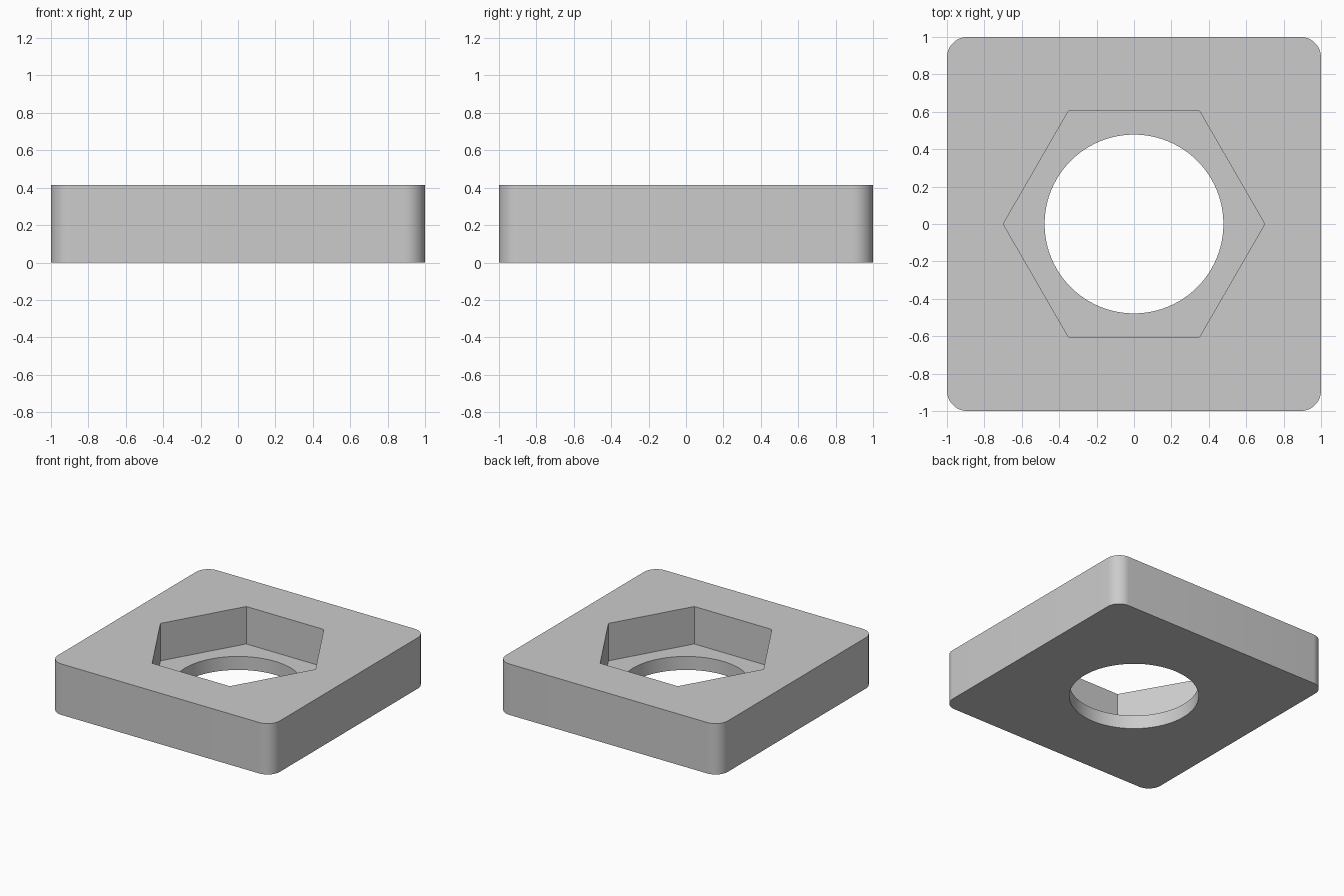
import bpy
import bmesh
import math

HEIGHT = 0.415
HALF = 1.0
CORNER = 0.11
HEX_RADIUS = 0.699
HEX_FLOOR = 0.11
HOLE_RADIUS = 0.478

if "Cube" in bpy.data.objects:
    bpy.data.objects.remove(bpy.data.objects["Cube"], do_unlink=True)

grey = bpy.data.materials.new("light grey")
grey.use_nodes = True
colour = (0.6, 0.6, 0.6, 1)
grey.diffuse_color = colour
grey.node_tree.nodes["Principled BSDF"].inputs["Base Color"].default_value = colour


def arc(cx, cy, radius, start, sweep, steps):
    """Points along an arc, with angles in degrees."""
    angles = [math.radians(start + sweep * i / steps) for i in range(steps + 1)]
    return [(cx + radius * math.cos(a), cy + radius * math.sin(a)) for a in angles]


def prism(name, outline, bottom, top):
    """Closed upright prism from a flat outline."""
    bm = bmesh.new()
    base = bm.faces.new([bm.verts.new((x, y, bottom)) for x, y in outline])
    side = bmesh.ops.extrude_face_region(bm, geom=[base])["geom"]
    verts = [v for v in side if isinstance(v, bmesh.types.BMVert)]
    bmesh.ops.translate(bm, verts=verts, vec=(0, 0, top - bottom))
    bmesh.ops.recalc_face_normals(bm, faces=bm.faces)
    mesh = bpy.data.meshes.new(name)
    bm.to_mesh(mesh)
    bm.free()
    mesh.materials.append(grey)
    obj = bpy.data.objects.new(name, mesh)
    bpy.context.collection.objects.link(obj)
    return obj


# Square block with rounded upright corners
inner = HALF - CORNER
outline = []
for i, (sx, sy) in enumerate([(1, 1), (-1, 1), (-1, -1), (1, -1)]):
    outline += arc(sx * inner, sy * inner, CORNER, i * 90, 90, 12)
block = prism("nut_holder_block", outline, 0, HEIGHT)

# Hexagonal pocket from the top, round hole right through
cutters = [
    prism("hex_pocket_cutter", arc(0, 0, HEX_RADIUS, 0, 360, 6)[:-1], HEX_FLOOR, HEIGHT + 0.2),
    prism("round_hole_cutter", arc(0, 0, HOLE_RADIUS, 0, 360, 96)[:-1], -0.2, HEIGHT + 0.1),
]
bpy.ops.object.select_all(action="DESELECT")
bpy.context.view_layer.objects.active = block
block.select_set(True)
for cutter in cutters:
    cutter.hide_render = True
    cut = block.modifiers.new(cutter.name, "BOOLEAN")
    cut.operation = "DIFFERENCE"
    cut.solver = "EXACT"
    cut.object = cutter
    bpy.ops.object.modifier_apply(modifier=cut.name)
for cutter in cutters:
    bpy.data.objects.remove(cutter, do_unlink=True)

# Smooth curved walls, crisp edges
bpy.ops.object.shade_smooth_by_angle(angle=math.radians(30))
